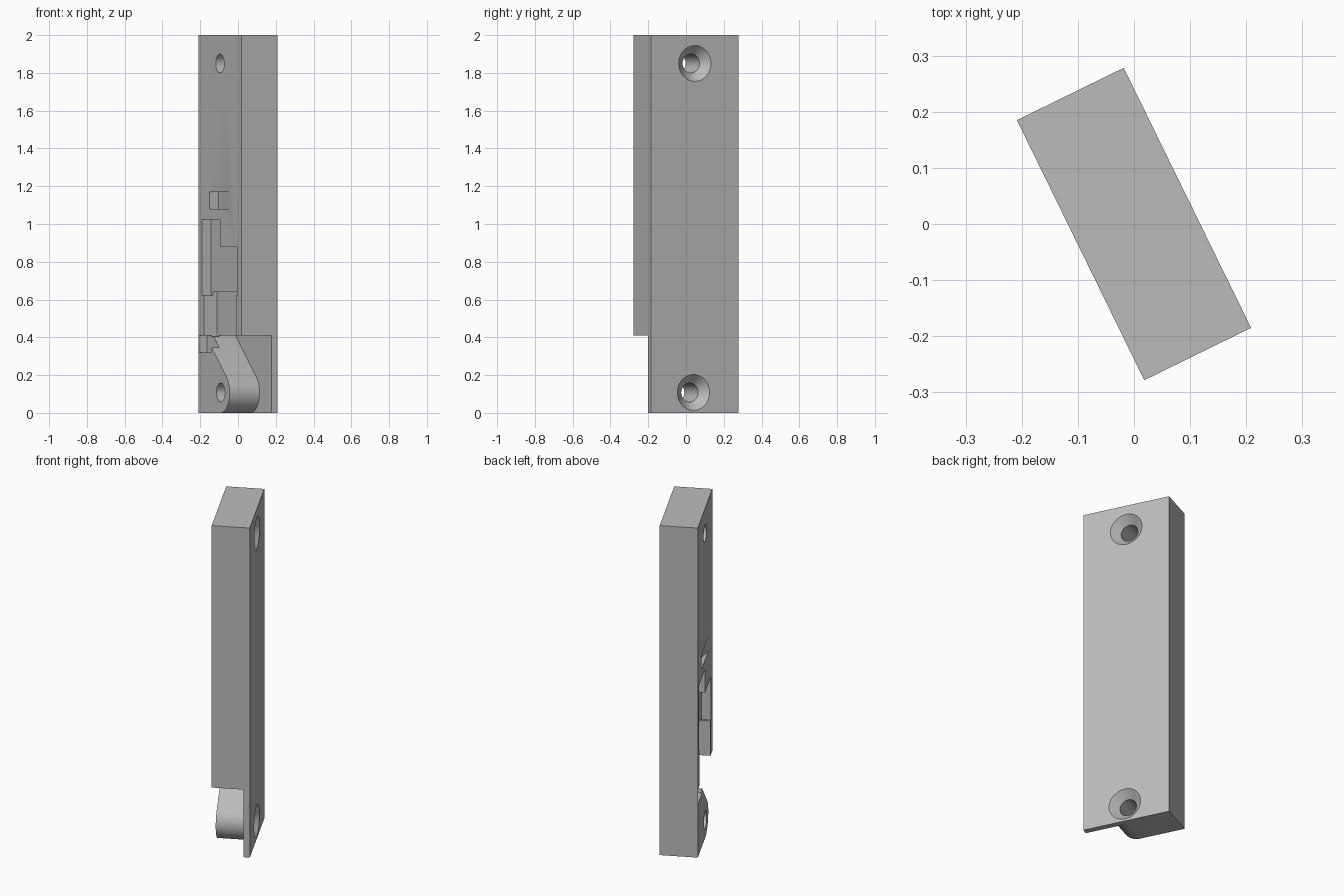
import bpy, bmesh, math
from mathutils import Matrix

cube = bpy.data.objects.get("Cube")
if cube:
    bpy.data.objects.remove(cube, do_unlink=True)

# Local axes: x = thickness, y = width, z = height
HALF_T, HALF_W, HEIGHT = 0.106, 0.258, 2.0
TURN = math.radians(26.1)
PLATE = 0.07          # inner side of the thin lower plate
STEP = 0.41           # height of the lower step
HOLE_V, HOLE_R, BOSS_R = -0.008, 0.05, 0.108

grey = bpy.data.materials.new("plain grey")
grey.use_nodes = True
colour = (0.5, 0.5, 0.5, 1)
grey.diffuse_color = colour
grey.node_tree.nodes["Principled BSDF"].inputs["Base Color"].default_value = colour


def to_object(bm, name):
    bmesh.ops.recalc_face_normals(bm, faces=bm.faces)
    mesh = bpy.data.meshes.new(name)
    bm.to_mesh(mesh)
    bm.free()
    mesh.materials.append(grey)
    ob = bpy.data.objects.new(name, mesh)
    bpy.context.collection.objects.link(ob)
    return ob


def prism(name, points, axis, low, high):
    """Extrude a closed profile along one axis: (y, z) along x or (x, y) along z."""
    bm = bmesh.new()
    place = (lambda a, b: (low, a, b)) if axis == "x" else (lambda a, b: (a, b, low))
    face = bm.faces.new([bm.verts.new(place(a, b)) for a, b in points])
    moved = bmesh.ops.extrude_face_region(bm, geom=[face])["geom"]
    shift = (high - low, 0, 0) if axis == "x" else (0, 0, high - low)
    bmesh.ops.translate(bm, vec=shift, verts=[g for g in moved if isinstance(g, bmesh.types.BMVert)])
    return to_object(bm, name)


def box_points(a0, a1, b0, b1):
    return [(a0, b0), (a1, b0), (a1, b1), (a0, b1)]


def screw_cutter(name, v, z, sides=48):
    """Round through hole with a countersink on the +x side."""
    bm = bmesh.new()
    rings = []
    for x, r in [(-0.2, HOLE_R), (0.061, HOLE_R), (HALF_T, 0.095), (0.12, 0.109)]:
        angles = [2 * math.pi * i / sides for i in range(sides)]
        rings.append([bm.verts.new((x, v + r * math.cos(a), z + r * math.sin(a))) for a in angles])
    for a, b in zip(rings, rings[1:]):
        for i in range(sides):
            j = (i + 1) % sides
            bm.faces.new((a[i], a[j], b[j], b[i]))
    bm.faces.new(rings[0])
    bm.faces.new(rings[-1])
    return to_object(bm, name)


def cut(target, cutter):
    mod = target.modifiers.new("cut", "BOOLEAN")
    mod.operation = "DIFFERENCE"
    mod.solver = "EXACT"
    mod.object = cutter
    bpy.context.view_layer.objects.active = target
    bpy.ops.object.modifier_apply(modifier=mod.name)
    bpy.data.objects.remove(cutter, do_unlink=True)


# Main block
body = prism("mounting_block", box_points(-HALF_T, HALF_T, -HALF_W, HALF_W), "z", 0, HEIGHT)

# Lower step, leaving a thin plate and a rounded boss with a sloping side
start, end, steps = math.radians(130), math.radians(270), 24
arc = []
for i in range(steps + 1):
    a = start + (end - start) * i / steps
    arc.append((HOLE_V + BOSS_R * math.cos(a), BOSS_R + BOSS_R * math.sin(a)))
notch = [(-0.4, STEP), (0.173, STEP)] + arc + [(HOLE_V, -0.1), (-0.4, -0.1)]
cut(body, prism("notch_cutter", notch, "x", -0.3, PLATE))

# Shallow shelf, deep slot and L-shaped recess on the -x side
cut(body, prism("shelf_cutter", box_points(0.1, 0.25, 0.32, STEP), "x", -0.3, -0.061))
cut(body, prism("slot_cutter", box_points(-0.193, 0.193, 0.405, 0.64), "x", -0.3, -0.028))
recess = [(-0.205, 0.622), (0.216, 0.622), (0.216, 1.024), (0, 1.024), (0, 0.881), (-0.205, 0.881)]
cut(body, prism("recess_cutter", recess, "x", -0.3, -0.054))

# Small pocket with a sloping floor
pocket = [(-0.2, 0.125), (-0.053, 0.125), (-0.053, 0.067), (-HALF_T, -0.114), (-0.2, -0.114)]
cut(body, prism("pocket_cutter", pocket, "z", 1.08, 1.17))

# Countersunk screw holes
cut(body, screw_cutter("upper_hole_cutter", 0, 1.85))
cut(body, screw_cutter("lower_hole_cutter", HOLE_V, BOSS_R))

# Turn into place and shade
body.data.transform(Matrix.Rotation(TURN, 4, "Z"))
bpy.ops.object.select_all(action="DESELECT")
body.select_set(True)
bpy.context.view_layer.objects.active = body
bpy.ops.object.shade_smooth_by_angle(angle=math.radians(30))
